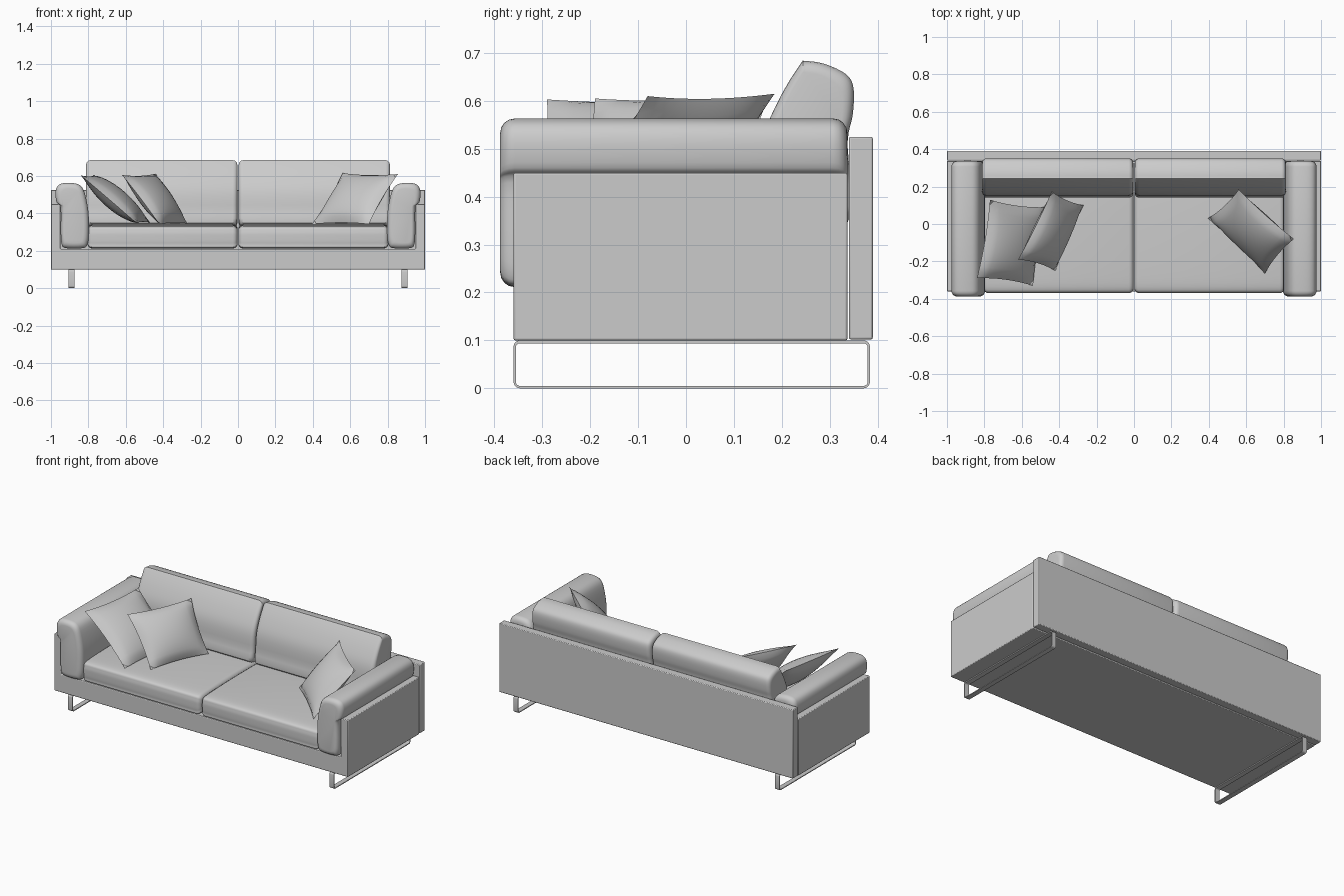
import bpy, bmesh, math
from mathutils import Vector

if "Cube" in bpy.data.objects:
    bpy.data.objects.remove(bpy.data.objects["Cube"])


def finish(name, bm, mirror=False, bevel=0.0, angle=40):
    bmesh.ops.remove_doubles(bm, verts=bm.verts, dist=1e-5)
    bmesh.ops.recalc_face_normals(bm, faces=bm.faces)
    me = bpy.data.meshes.new(name)
    bm.to_mesh(me)
    bm.free()
    me.polygons.foreach_set("use_smooth", [True] * len(me.polygons))
    me.set_sharp_from_angle(angle=math.radians(angle))
    ob = bpy.data.objects.new(name, me)
    bpy.context.collection.objects.link(ob)
    if bevel:
        b = ob.modifiers.new("bevel", 'BEVEL')
        b.width, b.segments = bevel, 2
    if mirror:
        m = ob.modifiers.new("mirror", 'MIRROR')
        m.use_mirror_merge = False
    return ob


def spline(pts, steps=4):
    """Closed Catmull-Rom curve through the points."""
    p = [Vector(q) for q in pts]
    n, out = len(p), []
    for i in range(n):
        a, b, c, d = p[i - 1], p[i], p[(i + 1) % n], p[(i + 2) % n]
        for k in range(steps):
            t = k / steps
            out.append(0.5 * (2 * b + (c - a) * t + (2 * a - 5 * b + 4 * c - d) * t * t
                              + (3 * b - a - 3 * c + d) * t ** 3))
    return out


def loft(bm, prof, sections, place):
    """Skin the profile through (position, inset) sections and cap both ends."""
    lo = Vector((min(p[0] for p in prof), min(p[1] for p in prof)))
    hi = Vector((max(p[0] for p in prof), max(p[1] for p in prof)))
    c, h = (lo + hi) / 2, (hi - lo) / 2
    rings = []
    for t, d in sections:
        rings.append([bm.verts.new(place(c[0] + (p[0] - c[0]) * (1 - d / h[0]),
                                         c[1] + (p[1] - c[1]) * (1 - d / h[1]), t)) for p in prof])
    n = len(prof)
    for r, s in zip(rings, rings[1:]):
        for i in range(n):
            bm.faces.new((r[i], r[(i + 1) % n], s[(i + 1) % n], s[i]))
    bm.faces.new(rings[0])
    bm.faces.new(rings[-1])


def rounded(a, b, r, n=4):
    """Sections from a to b with quarter-round ends of radius r."""
    q = [(r * (1 - math.cos(k / n * math.pi / 2)), r * (1 - math.sin(k / n * math.pi / 2)))
         for k in range(n + 1)]
    return [(a + t, d) for t, d in q] + [(b - t, d) for t, d in reversed(q)]


along_x = lambda u, v, t: (t, u, v)
along_y = lambda u, v, t: (u, t, v)

# U-shaped body: base with two side panels
bm = bmesh.new()
loft(bm, [(-1, .1), (1, .1), (1, .45), (.95, .45), (.95, .21), (-.95, .21), (-.95, .45), (-1, .45)],
     [(-.36, 0), (.337, 0)], along_y)
finish("body_frame", bm, bevel=.004)

# Back panel
bm = bmesh.new()
loft(bm, [(-1, .102), (1, .102), (1, .525), (-1, .525)], [(.34, 0), (.39, 0)], along_y)
finish("back_panel", bm, bevel=.004)

# Seat cushions
bm = bmesh.new()
loft(bm, spline([(-.355, .215), (-.366, .235), (-.369, .27), (-.367, .305), (-.35, .328), (-.25, .337),
                 (0, .342), (.22, .338), (.25, .32), (.25, .23), (.23, .213), (-.25, .213)]),
     rounded(.002, .805, .026), along_x)
finish("seat_cushion", bm, mirror=True)

# Back cushions
bm = bmesh.new()
loft(bm, spline([(.155, .335), (.15, .42), (.16, .52), (.195, .605), (.238, .676), (.25, .683),
                 (.29, .677), (.335, .655), (.35, .625), (.348, .57), (.337, .51), (.335, .34)]),
     rounded(.004, .812, .024), along_x)
finish("back_cushion", bm, mirror=True)

# Arm cushions
bm = bmesh.new()
loft(bm, spline([(.83, .214), (.805, .235), (.797, .3), (.8, .41), (.82, .51), (.845, .55), (.885, .562),
                 (.935, .561), (.965, .545), (.976, .51), (.97, .46), (.949, .43), (.948, .3),
                 (.943, .235), (.92, .214)]),
     rounded(-.388, .337, .03), along_y)
finish("arm_cushion", bm, mirror=True)


# Sled legs: flat-bar loops with rounded corners
def round_rect(y0, y1, z0, z1, r, n=4):
    out = []
    for j, (y, z) in enumerate([(y1 - r, z1 - r), (y0 + r, z1 - r), (y0 + r, z0 + r), (y1 - r, z0 + r)]):
        for k in range(n + 1):
            a = math.pi / 2 * (j + k / n)
            out.append((y + r * math.cos(a), z + r * math.sin(a)))
    return out


bm = bmesh.new()
outer = round_rect(-.36, .384, 0, .1, .013)
inner = round_rect(-.355, .379, .005, .094, .008)
bars = [[bm.verts.new((x, *p)) for p in prof]
        for x, prof in ((.875, outer), (.905, outer), (.905, inner), (.875, inner))]
for j in range(4):
    a, b = bars[j], bars[(j + 1) % 4]
    for i in range(len(a)):
        k = (i + 1) % len(a)
        bm.faces.new((a[i], a[k], b[k], b[i]))
finish("sled_leg", bm, mirror=True)


# Throw pillows: a puffed square between four corners, thin at the seam
def pillow(name, a, b, c, d, puff=.058, n=14):
    a, b, c, d = map(Vector, (a, b, c, d))
    nor = (b - a).cross(d - a).normalized()
    bm = bmesh.new()
    for side in (1, -1):
        g = []
        for i in range(n + 1):
            for j in range(n + 1):
                u, v = 2 * i / n - 1, 2 * j / n - 1
                s = (u * (1 - .06 * (1 - v * v)) + 1) / 2
                t = (v * (1 - .06 * (1 - u * u)) + 1) / 2
                p = (a * (1 - s) + b * s) * (1 - t) + (d * (1 - s) + c * s) * t
                g.append(bm.verts.new(p + nor * side * puff * ((1 - u * u) * (1 - v * v)) ** .6))
        for i in range(n):
            for j in range(n):
                k = i * (n + 1) + j
                bm.faces.new((g[k], g[k + 1], g[k + n + 2], g[k + n + 1]))
    finish(name, bm, angle=60)


pillow("pillow_left_outer", (-.84, -.29, .603), (-.77, .13, .605), (-.47, .09, .35), (-.54, -.33, .345))
pillow("pillow_left_inner", (-.62, -.19, .605), (-.44, .175, .612), (-.27, .1, .345), (-.42, -.25, .34))
pillow("pillow_right", (.56, .185, .615), (.855, -.08, .61), (.70, -.265, .342), (.395, .03, .342))
